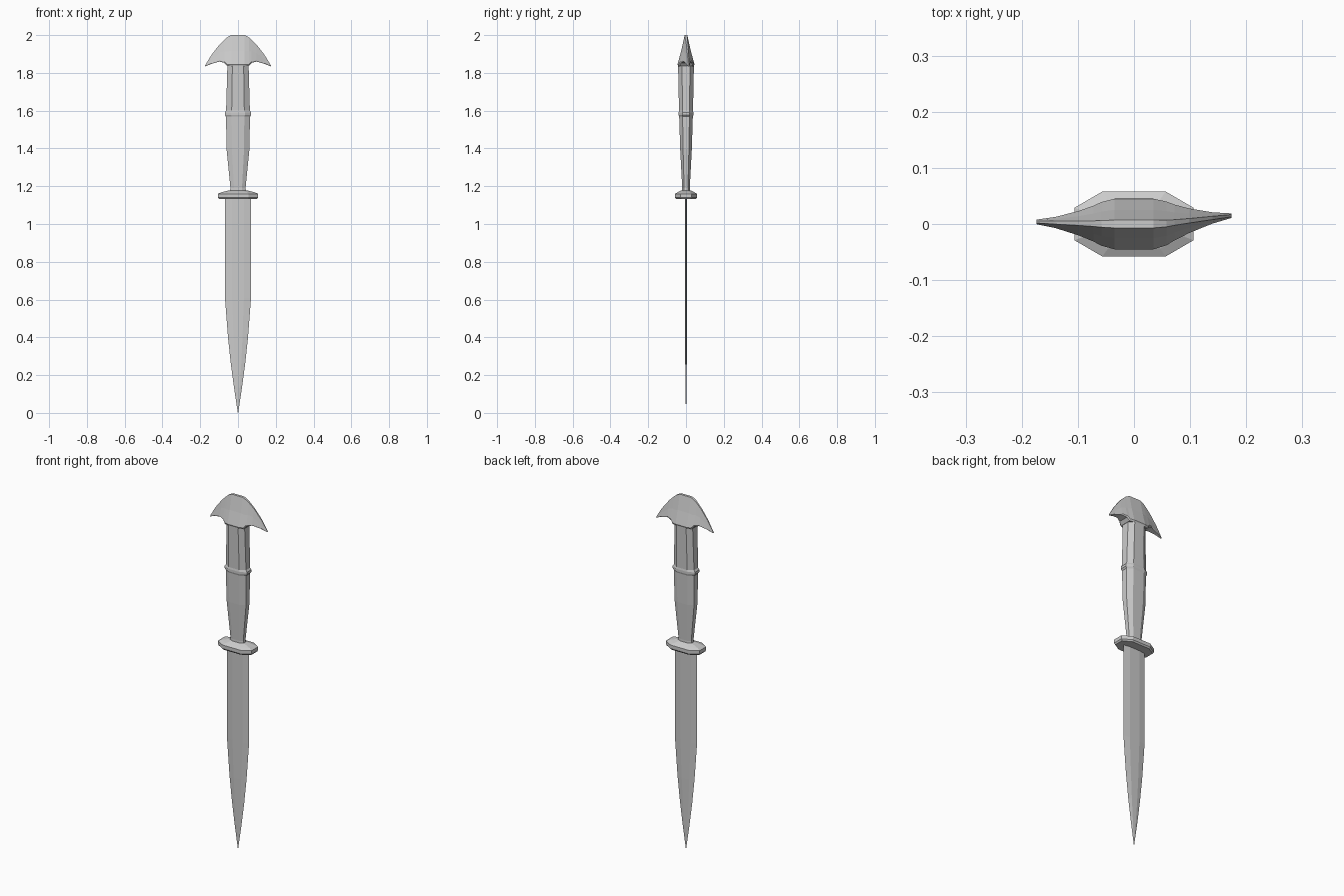
import bpy, bmesh

if "Cube" in bpy.data.objects:
    bpy.data.objects.remove(bpy.data.objects["Cube"])


def loft(name, rings):
    """Skin a list of equal-length point rings and cap both ends."""
    bm = bmesh.new()
    rows = [[bm.verts.new(p) for p in ring] for ring in rings]
    n = len(rows[0])
    for a, b in zip(rows, rows[1:]):
        for i in range(n):
            j = (i + 1) % n
            bm.faces.new((a[i], a[j], b[j], b[i]))
    bm.faces.new(rows[0][::-1])
    bm.faces.new(rows[-1])
    bmesh.ops.recalc_face_normals(bm, faces=bm.faces)
    mesh = bpy.data.meshes.new(name)
    bm.to_mesh(mesh)
    bm.free()
    obj = bpy.data.objects.new(name, mesh)
    bpy.context.collection.objects.link(obj)
    return obj


def octagon(z, hx, hy, fx=0.53, fy=0.5):
    """Flattened octagon: broad front and back, chamfered corners."""
    q = [(hx, hy * fy), (hx * fx, hy)]
    half = q + [(-x, y) for x, y in reversed(q)]
    return [(x, y, z) for x, y in half + [(-x, -y) for x, y in half]]


def blade_section(z, hx, t):
    c = hx * 0.45
    return [(hx, 0, z), (c, t, z), (-c, t, z), (-hx, 0, z), (-c, -t, z), (c, -t, z)]


# Blade: thin bevelled section tapering to the point
loft("blade", [blade_section(*s) for s in (
    (0.0, 0.001, 0.0005), (0.14, 0.022, 0.003), (0.26, 0.038, 0.004),
    (0.40, 0.053, 0.005), (0.61, 0.069, 0.005), (1.145, 0.069, 0.005))])

# Guard: octagonal plate rising to the neck
loft("guard", [octagon(*s) for s in (
    (1.132, 0.100, 0.052), (1.140, 0.106, 0.058), (1.160, 0.106, 0.058),
    (1.168, 0.088, 0.044), (1.178, 0.048, 0.024))])

# Grip: faceted handle with a small raised band
loft("grip", [octagon(*s) for s in (
    (1.165, 0.044, 0.021), (1.19, 0.040, 0.020), (1.40, 0.061, 0.031),
    (1.568, 0.063, 0.036), (1.577, 0.070, 0.039), (1.590, 0.070, 0.039),
    (1.600, 0.063, 0.037), (1.845, 0.056, 0.042))])

# Pommel: crescent wings lofted across x (x, bottom z, top z, bottom depth, top depth)
half = [(0.035, 1.835, 2.0, 0.045, 0.007), (0.058, 1.836, 1.988, 0.039, 0.006),
        (0.072, 1.853, 1.976, 0.032, 0.005), (0.098, 1.860, 1.950, 0.022, 0.004),
        (0.140, 1.848, 1.896, 0.010, 0.003), (0.174, 1.834, 1.840, 0.004, 0.002)]
stations = [(-s[0],) + s[1:] for s in reversed(half)] + half
rings = []
for x, zb, zt, yb, yt in stations:
    # both wing tips drift slightly towards the back
    drift = max(0, abs(x) - 0.05) * (0.12 if x > 0 else 0.03)
    zl = zb + 0.06 * (zt - zb)
    zm = zb + 0.5 * (zt - zb)
    ym = yt + 0.48 * (yb - yt)
    right = [(0.9 * yb, zb), (yb, zl), (ym, zm), (yt, zt)]
    loop = right + [(-y, z) for y, z in reversed(right)]
    rings.append([(x, y + drift, z) for y, z in loop])
loft("pommel", rings)
